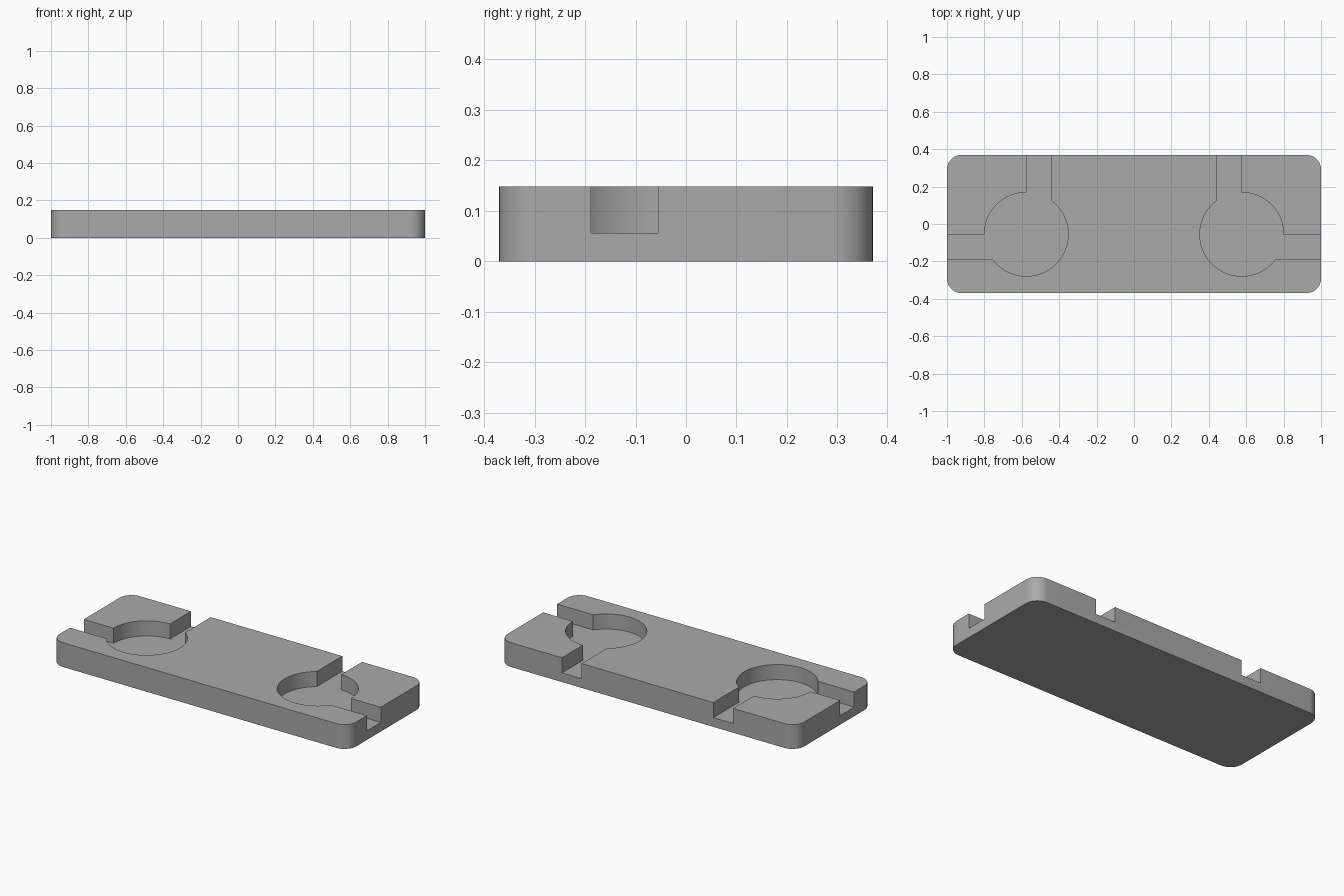
import bpy
import bmesh
from math import acos, asin, cos, sin, pi, radians

cube = bpy.data.objects.get("Cube")
if cube:
    bpy.data.objects.remove(cube, do_unlink=True)

HALF_X, HALF_Y, HEIGHT = 1.0, 0.37, 0.148
CORNER = 0.08
FLOOR = 0.056                     # height of pocket and channel floors
CX, CY, RADIUS = 0.576, -0.055, 0.224
WIDTH = 0.133                     # channel width

grey = bpy.data.materials.new("plain_grey")
grey.use_nodes = True
colour = (0.4, 0.4, 0.4, 1)
grey.diffuse_color = colour
grey.node_tree.nodes["Principled BSDF"].inputs["Base Color"].default_value = colour


def arc(cx, cy, r, start, end, steps):
    angles = [start + (end - start) * i / steps for i in range(steps + 1)]
    return [(cx + r * cos(a), cy + r * sin(a)) for a in angles]


def prism(name, outline, bottom, top):
    """Extrude a counter-clockwise outline into a closed solid."""
    bm = bmesh.new()
    face = bm.faces.new([bm.verts.new((x, y, bottom)) for x, y in outline])
    side = bmesh.ops.extrude_face_region(bm, geom=[face])["geom"]
    verts = [v for v in side if isinstance(v, bmesh.types.BMVert)]
    bmesh.ops.translate(bm, verts=verts, vec=(0, 0, top - bottom))
    bmesh.ops.recalc_face_normals(bm, faces=bm.faces)
    mesh = bpy.data.meshes.new(name)
    bm.to_mesh(mesh)
    bm.free()
    mesh.materials.append(grey)
    obj = bpy.data.objects.new(name, mesh)
    bpy.context.collection.objects.link(obj)
    return obj


# Rounded rectangular plate
plate_outline = []
for i, (sx, sy) in enumerate([(1, 1), (-1, 1), (-1, -1), (1, -1)]):
    plate_outline += arc(sx * (HALF_X - CORNER), sy * (HALF_Y - CORNER),
                         CORNER, i * pi / 2, (i + 1) * pi / 2, 12)
plate = prism("plate", plate_outline, 0, HEIGHT)

# Round pocket with a channel to the back edge and one to the side edge
back_angle = acos(-WIDTH / RADIUS)
side_angle = 2 * pi + asin(-WIDTH / RADIUS)
pocket = [(CX - WIDTH, HALF_Y + 0.1)]
pocket += arc(CX, CY, RADIUS, back_angle, side_angle, 48)
pocket += [(HALF_X + 0.1, CY - WIDTH), (HALF_X + 0.1, CY)]
pocket += arc(CX, CY, RADIUS, 0, pi / 2, 24)
pocket += [(CX, HALF_Y + 0.1)]

bpy.context.view_layer.objects.active = plate
plate.select_set(True)
for label, sign in (("left", 1), ("right", -1)):
    outline = [(sign * x, y) for x, y in pocket][::sign]
    cutter = prism(label + "_pocket_cutter", outline, FLOOR, HEIGHT + 0.1)
    cutter.hide_render = True
    cut = plate.modifiers.new(label + "_pocket", "BOOLEAN")
    cut.operation = "DIFFERENCE"
    cut.solver = "EXACT"
    cut.object = cutter
    bpy.ops.object.modifier_apply(modifier=cut.name)
    bpy.data.objects.remove(cutter, do_unlink=True)

bpy.ops.object.shade_smooth_by_angle(angle=radians(30))
